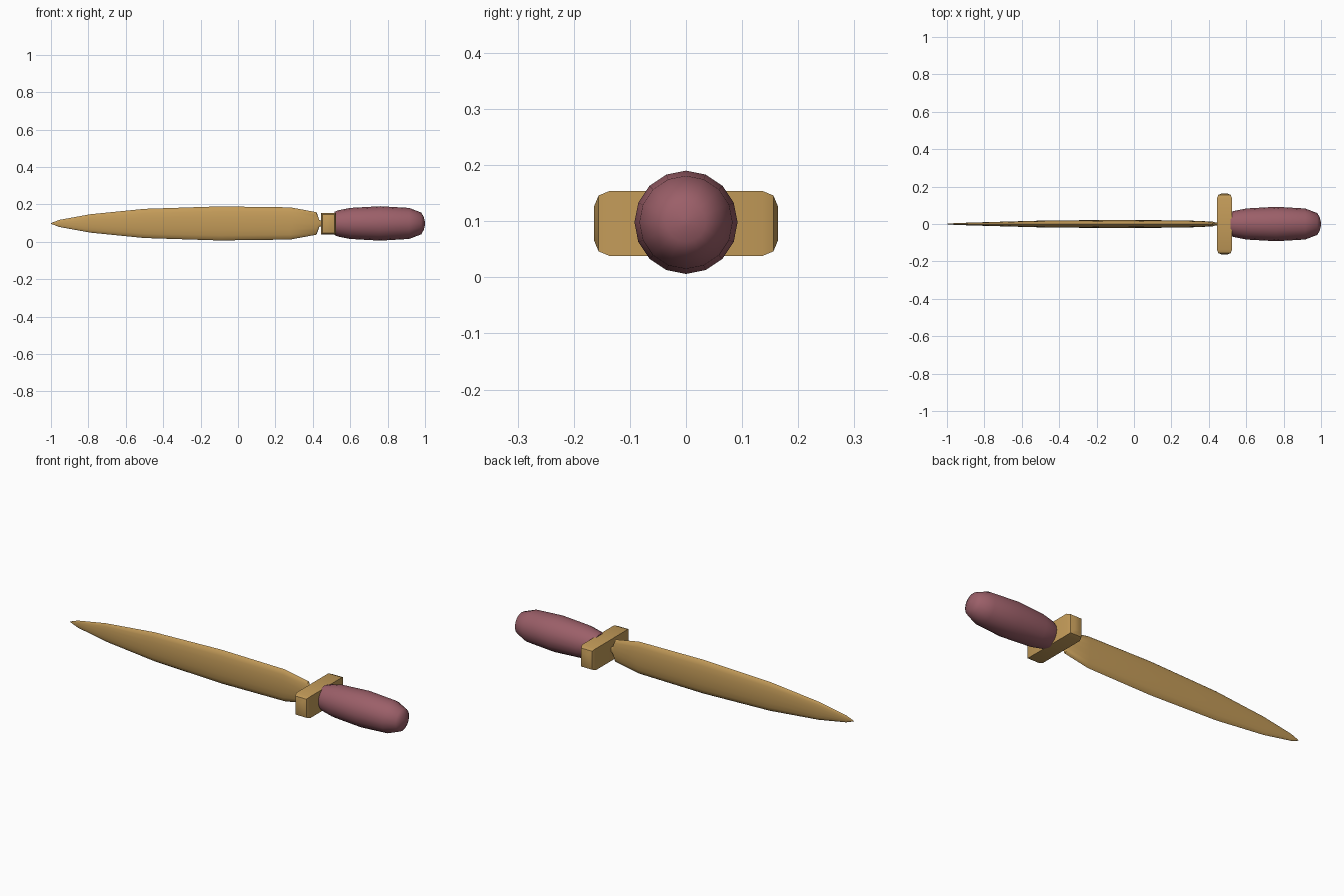
import bpy, bmesh
from math import cos, sin, tau

if "Cube" in bpy.data.objects:
    bpy.data.objects.remove(bpy.data.objects["Cube"])

ZC = 0.098  # height of the long axis


def material(name, rgb):
    m = bpy.data.materials.new(name)
    m.diffuse_color = (*rgb, 1)
    m.use_nodes = True
    m.node_tree.nodes["Principled BSDF"].inputs["Base Color"].default_value = m.diffuse_color
    return m


def finish(name, bm, mat):
    bmesh.ops.recalc_face_normals(bm, faces=bm.faces)
    me = bpy.data.meshes.new(name)
    bm.to_mesh(me)
    bm.free()
    ob = bpy.data.objects.new(name, me)
    bpy.context.collection.objects.link(ob)
    me.materials.append(mat)
    bpy.ops.object.select_all(action='DESELECT')
    ob.select_set(True)
    bpy.context.view_layer.objects.active = ob
    bpy.ops.object.shade_smooth_by_angle(angle=0.7)


def loft(name, stations, mat, sides=16):
    """Elliptical rings along x: (x, half depth in y, half height in z)."""
    bm = bmesh.new()
    rings = [[bm.verts.new((x, ry * cos(tau * i / sides), ZC + rz * sin(tau * i / sides)))
              for i in range(sides)] for x, ry, rz in stations]
    for a, b in zip(rings, rings[1:]):
        for i in range(sides):
            j = (i + 1) % sides
            bm.faces.new((a[i], a[j], b[j], b[i]))
    bm.faces.new(rings[0])
    bm.faces.new(rings[-1])
    finish(name, bm, mat)


gold = material("golden", (0.55, 0.33, 0.10))
rose = material("rose", (0.33, 0.115, 0.14))

# Blade: thin, leaf-shaped, with a rounded shoulder at the guard
loft("blade", [(-1.0, 0.001, 0.002), (-0.955, 0.005, 0.019), (-0.79, 0.010, 0.049),
               (-0.5, 0.018, 0.078), (-0.1, 0.022, 0.091), (0.28, 0.019, 0.086),
               (0.42, 0.013, 0.060), (0.435, 0.008, 0.018), (0.46, 0.006, 0.012)], gold)

# Grip: barrel with a domed end
loft("grip", [(r[0], r[1], r[1]) for r in
              [(0.515, 0.062), (0.535, 0.070), (0.60, 0.083), (0.76, 0.092), (0.915, 0.083),
               (0.98, 0.058), (0.993, 0.035), (1.0, 0.008)]], rose)

# Guard: cross bar with rounded ends
bm = bmesh.new()
bmesh.ops.create_cube(bm, size=1)
for v in bm.verts:
    v.co.x = v.co.x * 0.082 + 0.484
    v.co.y *= 0.328
    v.co.z = v.co.z * 0.116 + 0.096
ends = [e for e in bm.edges if e.verts[0].co.y * e.verts[1].co.y > 0]
bmesh.ops.bevel(bm, geom=ends, offset=0.028, segments=2, profile=0.5, affect='EDGES')
finish("guard", bm, gold)
